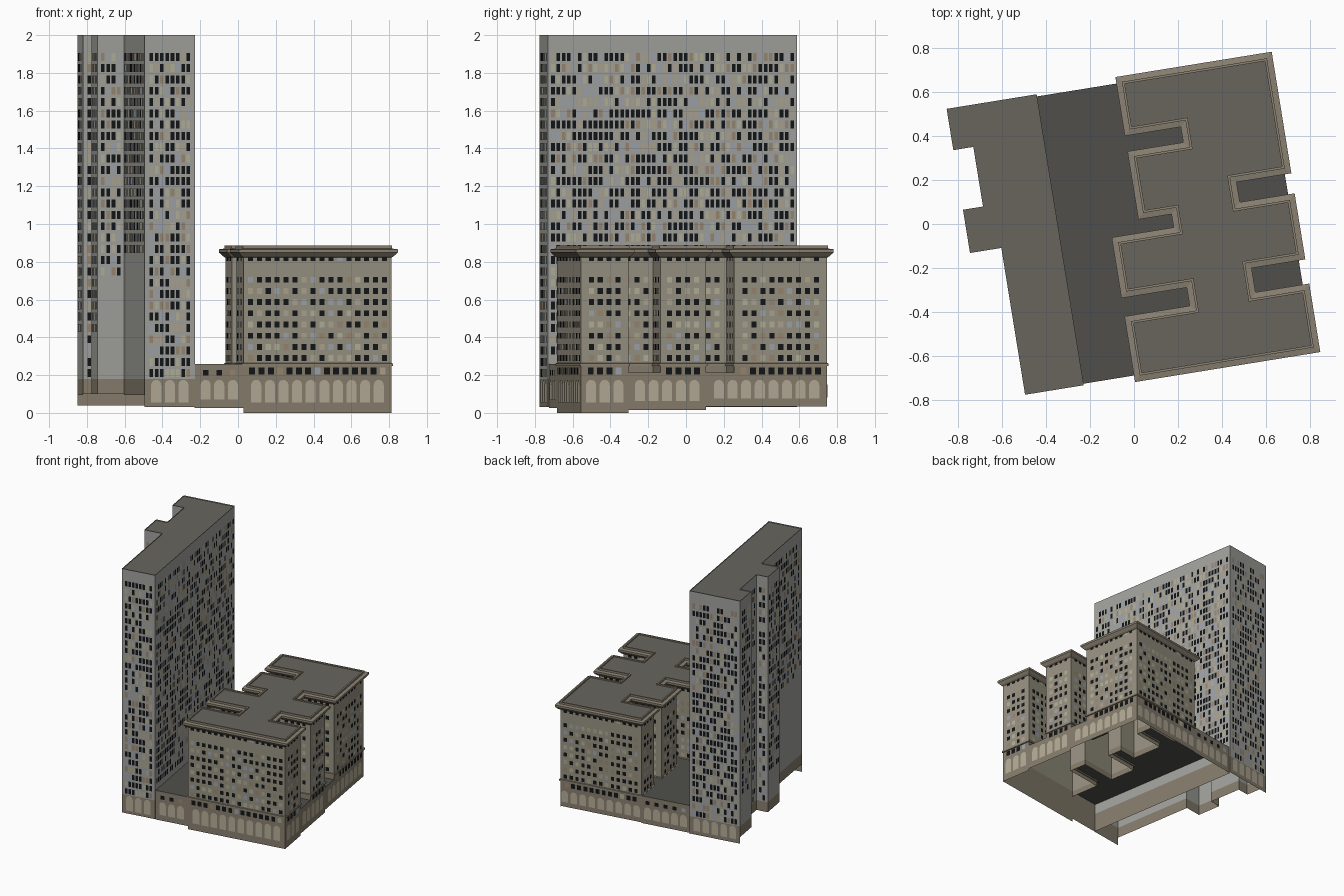
import bpy, math, random
from mathutils import Vector

if "Cube" in bpy.data.objects:
    bpy.data.objects.remove(bpy.data.objects["Cube"])

random.seed(4)
ANGLE = math.radians(9.2)   # whole block is turned on its site


def material(name, r, g, b):
    m = bpy.data.materials.new(name)
    m.diffuse_color = (r, g, b, 1)
    m.use_nodes = True
    m.node_tree.nodes["Principled BSDF"].inputs["Base Color"].default_value = m.diffuse_color
    return m


GREY = material("concrete", .36, .36, .34)
TAN = material("stone", .31, .285, .22)
BASE = material("base_stone", .24, .21, .155)
TRIM = material("trim", .26, .225, .17)
ROOF = material("roof", .14, .13, .11)
COURT = material("court_roof", .08, .078, .07)
ARCH = material("arch_infill", .46, .41, .31)
DARK = material("dark_glass", .006, .007, .008)
PANES = [material("pane_beige", .42, .37, .27), material("pane_blue", .34, .37, .42),
         material("pane_cream", .45, .43, .31), material("pane_brown", .32, .24, .16)]


def build(name, faces):
    """Make one object from a list of (points, material)."""
    verts, polys, mats, idx = [], [], [], []
    for pts, m in faces:
        polys.append(range(len(verts), len(verts) + len(pts)))
        verts += [tuple(p) for p in pts]
        if m not in mats:
            mats.append(m)
        idx.append(mats.index(m))
    me = bpy.data.meshes.new(name)
    me.from_pydata(verts, [], [list(p) for p in polys])
    for m in mats:
        me.materials.append(m)
    me.polygons.foreach_set("material_index", idx)
    ob = bpy.data.objects.new(name, me)
    ob.rotation_euler.z = ANGLE
    bpy.context.collection.objects.link(ob)
    return ob


def edges(poly):
    return list(zip(poly, poly[1:] + poly[:1]))


def wall(p, q, z0, z1, m):
    return ([(*p, z0), (*q, z0), (*q, z1), (*p, z1)], m)


def cap(poly, z, m):
    return ([(*p, z) for p in poly], m)


def panel(p, q, s, outline, m, off=.002):
    """Flat panel on a wall; outline is (along, z) about distance s."""
    p, q = Vector(p), Vector(q)
    d = (q - p).normalized()
    n = Vector((d.y, -d.x)) * off
    return ([(*(p + d * (s + a) + n), z) for a, z in outline], m)


def windows(p, q, rows, pitch, w, h, dark):
    length = (Vector(q) - Vector(p)).length
    n = int((length - .02) / pitch)
    out = []
    for z in rows:
        for i in range(n):
            m = DARK if random.random() < dark else random.choice(PANES)
            s = length / 2 + (i - (n - 1) / 2) * pitch
            box = [(-w/2, z-h/2), (w/2, z-h/2), (w/2, z+h/2), (-w/2, z+h/2)]
            out.append(panel(p, q, s, box, m))
    return out


def arches(p, q, z0=.055, z1=.175, pitch=.073, r=.027):
    length = (Vector(q) - Vector(p)).length
    n = int(length / pitch)
    shape = [(-r, z0), (r, z0)] + [(r * math.cos(t * math.pi / 6), z1 - r + r * math.sin(t * math.pi / 6))
                                   for t in range(7)]
    return [panel(p, q, length / 2 + (i - (n - 1) / 2) * pitch, shape, ARCH) for i in range(n)]


def offset(poly, d):
    """Grow a right-angled counter-clockwise outline by d."""
    out = []
    for i, p in enumerate(poly):
        a, b, c = Vector(poly[i - 1]), Vector(p), Vector(poly[(i + 1) % len(poly)])
        e, f = (b - a).normalized(), (c - b).normalized()
        out.append(tuple(b + d * (Vector((e.y, -e.x)) + Vector((f.y, -f.x)))))
    return out


def moulding(poly, profile, m):
    """Sweep an (outward, z) profile round an outline."""
    out = []
    for (d0, z0), (d1, z1) in zip(profile, profile[1:]):
        for (a, b), (c, d) in zip(edges(offset(poly, d0)), edges(offset(poly, d1))):
            out.append(([(*a, z0), (*b, z0), (*d, z1), (*c, z1)], m))
    return out


# Tall slab tower: outline, then (wall bottom, lowest window) per side
L, R, S, N = -.756, -.342, -.686, .652
tower = [(-.612, S), (R, S), (R, N), (L, N), (L, .462), (-.664, .462),
         (-.664, .188), (L, .188), (L, -.011), (-.612, -.011)]
sides = [(.03, .2), (.03, .28), (.04, .2), (.095, .42), (.1, .2),
         (.1, .2), (.1, .2), (.1, .42), (.1, .72), (.095, .84)]
walls, glass = [], []
for (p, q), (z0, low) in zip(edges(tower), sides):
    walls += [wall(p, q, z0, .18, BASE), wall(p, q, .18, 2, GREY)]
    rows = [1.885 - .0598 * i for i in range(29) if 1.885 - .0598 * i > low]
    glass += windows(p, q, rows, .0285, .019, .042, .52)
walls.append(cap(tower, 1.992, ROOF))
build("tower_walls", walls)
build("tower_windows", glass)
build("tower_arches", arches(tower[0], tower[1]) + arches(tower[2], tower[3], .07))

# Lower block: comb-like plan with light wells cut in from east and west
E, W1, W2, BS, BN = .712, -.08, .053, -.679, .642
east = [(E, BS), (E, -.424), (.465, -.424), (.465, -.253), (E, -.253),
        (E, -.009), (.46, -.009), (.46, .143), (E, .143), (E, BN)]
west = [(W2, BN), (W2, .431), (.31, .431), (.31, .30), (W2, .30), (W2, .047),
        (.205, .047), (.205, -.074), (W1, -.074), (W1, -.293), (.22, -.293),
        (.22, -.437), (W1, -.437), (W1, BS)]
block = east + west
walls, glass = [], []
for p, q in edges(block):
    walls += [wall(p, q, .215, .26, BASE), wall(p, q, .26, .83, TAN)]
    outer = (p[0] == q[0] == E) or (p[1] == q[1] and p[1] in (BS, BN))
    if outer:
        glass += windows(p, q, [.222], .05, .032, .038, .8)
    glass += windows(p, q, [.29 + .0593 * i for i in range(8)], .048, .027, .031, .6)
    glass += windows(p, q, [.815], .048, .027, .022, .9)
build("block_walls", walls)
build("block_windows", glass)
build("block_roof", [cap(offset(block, -.007), .876, ROOF)])
build("cornice", moulding(block, [(0, .822), (.012, .83), (.03, .85), (.03, .866), (.004, .87),
                                  (.004, .885), (-.007, .885), (-.007, .876)], TRIM))
build("string_course", moulding(block, [(0, .247), (.007, .249), (.007, .262), (0, .264)], TRIM))

# Podium: stepped street walls, court roof and light-well floors
street = [((R, BS), (W1, BS), .025, .26), ((W1, BS), (E, BS), 0, .215),
          ((E, BS), (E, -.424), 0, .215), ((E, -.424), (E, -.009), .015, .215),
          ((E, -.009), (E, BN), .035, .215),
          ((E, BN), (W2, BN), .045, .215), ((W2, BN), (R, BN), .04, .26)]
build("podium_walls", [wall(p, q, a, b, BASE) for p, q, a, b in street])
build("podium_arches", [f for p, q, a, b in street for f in arches(p, q, .055 + a * .6)])
build("podium_windows", windows(*street[0][:2], [.212], .073, .03, .03, .9)
      + windows(*street[-1][:2], [.212], .073, .03, .03, .9))
build("court_roof", [cap([(R, BS)] + west[::-1] + [(R, BN)], .26, COURT)])
build("light_well_floors", [cap(east[1:5][::-1], .215, COURT), cap(east[5:9][::-1], .215, COURT)])
